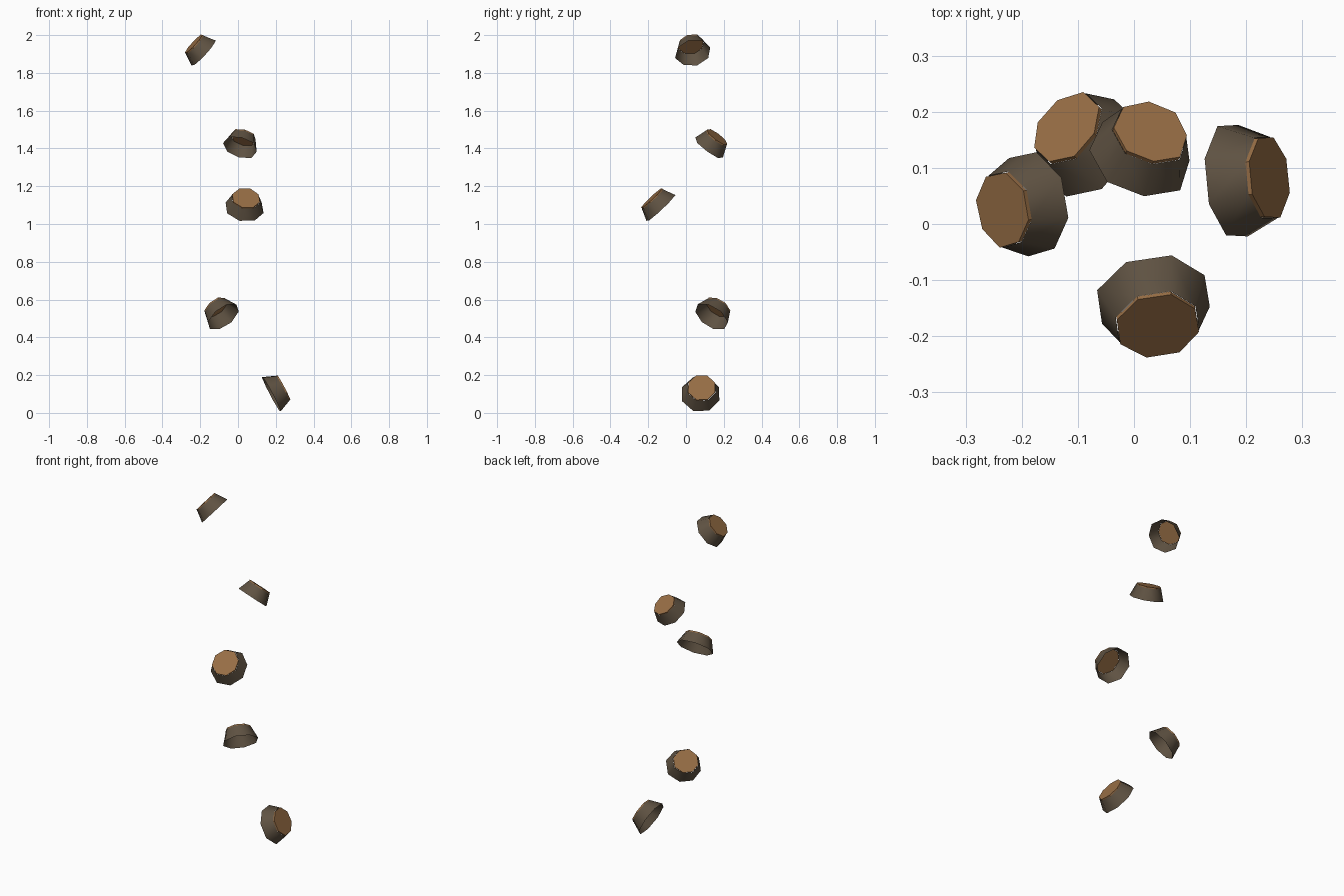
import bpy, bmesh, math, random
from mathutils import Vector

if "Cube" in bpy.data.objects:
    bpy.data.objects.remove(bpy.data.objects["Cube"])

random.seed(4)
SIDES = 8


def material(name, rgb):
    m = bpy.data.materials.new(name)
    m.diffuse_color = (*rgb, 1)
    m.use_nodes = True
    m.node_tree.nodes["Principled BSDF"].inputs["Base Color"].default_value = m.diffuse_color
    return m


bark = material("bark_brown", (0.115, 0.085, 0.055))
wood = material("cut_wood", (0.31, 0.155, 0.06))


def make_object(name, bm, mat, smooth):
    mesh = bpy.data.meshes.new(name)
    bm.to_mesh(mesh)
    bm.free()
    mesh.materials.append(mat)
    for p in mesh.polygons:
        p.use_smooth = smooth
    bpy.context.collection.objects.link(bpy.data.objects.new(name, mesh))


def stub(name, base, tip, r_base, r_tip):
    """Open tapered bark sleeve with a thin cut-wood disc on its tip."""
    base, tip = Vector(base), Vector(tip)
    axis = (tip - base).normalized()
    side = axis.cross(Vector((0, 0, 1))).normalized()
    up = side.cross(axis)
    wob = [random.uniform(0.96, 1.05) for _ in range(SIDES)]

    def ring(bm, c, r):
        out = []
        for i in range(SIDES):
            a = 2 * math.pi * (i + 0.5) / SIDES
            d = side * math.cos(a) + up * math.sin(a)
            out.append(bm.verts.new(c + d * r * wob[i]))
        return out

    def bridge(bm, lo, hi):
        for i in range(SIDES):
            j = (i + 1) % SIDES
            bm.faces.new((lo[i], lo[j], hi[j], hi[i]))

    # bark sleeve, open towards the missing trunk
    bm = bmesh.new()
    bridge(bm, ring(bm, base, r_base), ring(bm, tip - axis * 0.004, r_tip))
    bmesh.ops.recalc_face_normals(bm, faces=bm.faces)
    f = bm.faces[:][0]
    if f.normal.dot(f.calc_center_median() - (base + tip) / 2) < 0:
        bmesh.ops.reverse_faces(bm, faces=bm.faces[:])
    make_object(name + "_bark", bm, bark, True)

    # thin wooden cut face
    bm = bmesh.new()
    lo = ring(bm, tip - axis * 0.005, r_tip * 0.985)
    hi = ring(bm, tip + axis * 0.003, r_tip * 0.985)
    bridge(bm, lo, hi)
    bm.faces.new(hi)
    bm.faces.new(lo[::-1])
    bmesh.ops.recalc_face_normals(bm, faces=bm.faces)
    make_object(name + "_cut_face", bm, wood, False)


# five branch stubs, spiralling upwards
stub("lowest_stub", (0.175, 0.079, 0.101), (0.238, 0.084, 0.134), 0.108, 0.079)
stub("low_stub", (-0.079, 0.133, 0.508), (-0.120, 0.170, 0.560), 0.099, 0.072)
stub("middle_stub", (0.037, -0.133, 1.085), (0.044, -0.180, 1.135), 0.104, 0.077)
stub("high_stub", (0.012, 0.122, 1.405), (0.030, 0.163, 1.459), 0.093, 0.069)
stub("highest_stub", (-0.181, 0.035, 1.906), (-0.232, 0.025, 1.953), 0.093, 0.068)
